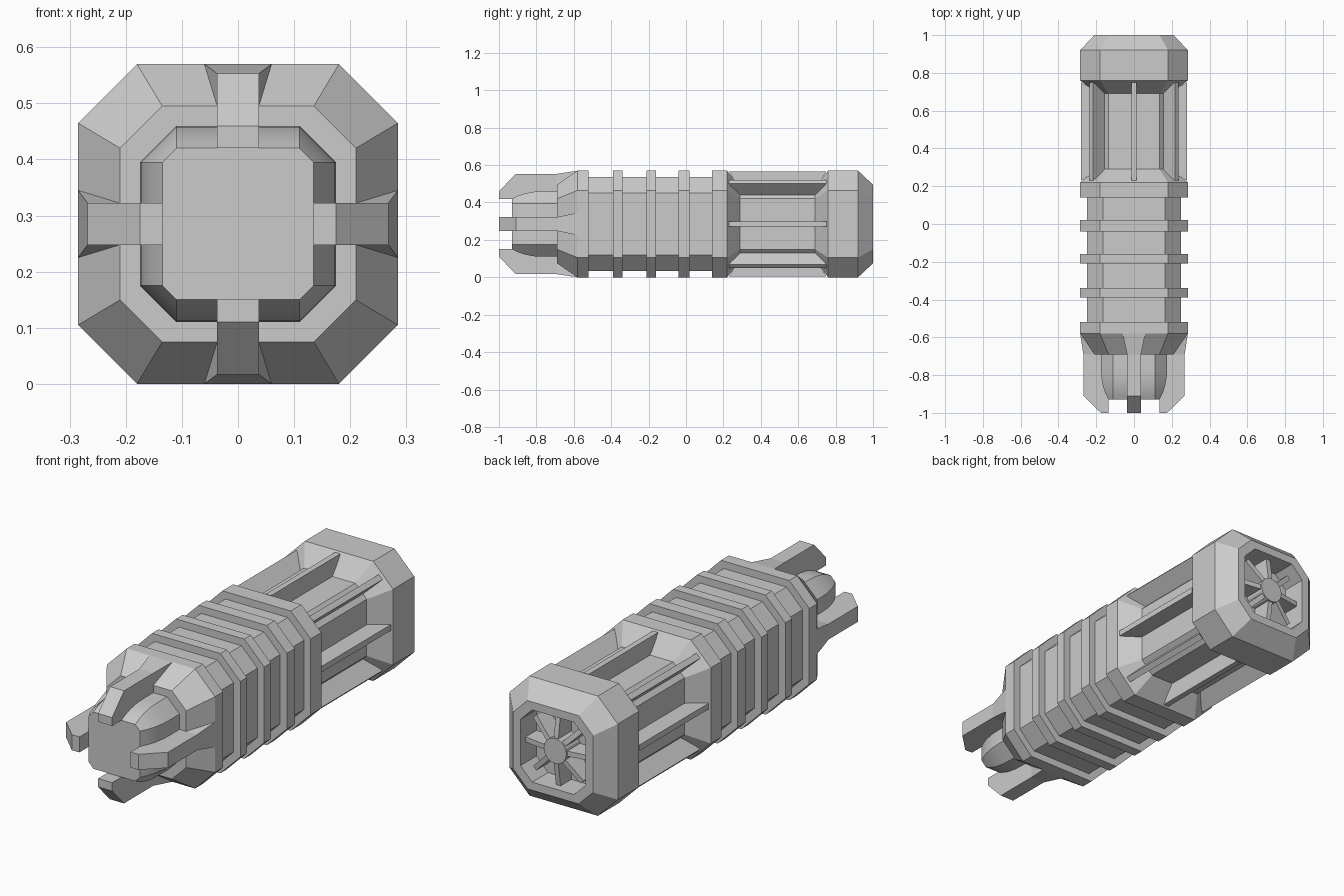
import bpy, bmesh, math
from mathutils import Matrix, Vector

if "Cube" in bpy.data.objects:
    bpy.data.objects.remove(bpy.data.objects["Cube"])

CZ = 0.285  # height of the long axis

metal = bpy.data.materials.new("light_grey_metal")
metal.diffuse_color = (0.6, 0.6, 0.6, 1)
metal.use_nodes = True
metal.node_tree.nodes["Principled BSDF"].inputs["Base Color"].default_value = metal.diffuse_color


def loft(name, rings, angle=0.0):
    """Skin a list of equal-length rings, cap the ends, turn about the long axis."""
    bm = bmesh.new()
    vs = [[bm.verts.new(p) for p in r] for r in rings]
    n = len(rings[0])
    for a, b in zip(vs, vs[1:]):
        for i in range(n):
            j = (i + 1) % n
            bm.faces.new((a[i], a[j], b[j], b[i]))
    bm.faces.new(vs[0])
    bm.faces.new(vs[-1])
    bmesh.ops.recalc_face_normals(bm, faces=bm.faces)
    bm.transform(Matrix.Translation((0, 0, CZ)) @ Matrix.Rotation(angle, 4, 'Y'))
    me = bpy.data.meshes.new(name)
    bm.to_mesh(me)
    bm.free()
    me.materials.append(metal)
    ob = bpy.data.objects.new(name, me)
    bpy.context.collection.objects.link(ob)
    return ob


def octa(y, a, b):
    """Chamfered square: half width a, half flat length b."""
    return [Vector((x, y, z)) for x, z in
            ((a, -b), (a, b), (b, a), (-b, a), (-a, b), (-a, -b), (-b, -a), (b, -a))]


def body(name, sections):
    return loft(name, [octa(*s) for s in sections])


def bar(y, r0, r1, w):
    """Rectangular section across y, from radius r0 to r1."""
    return [Vector(p) for p in ((-w, y, r0), (w, y, r0), (w, y, r1), (-w, y, r1))]


# ribbed grip
body("grip_core", [(-0.55, 0.25, 0.165), (0.18, 0.25, 0.165)])
for y0, y1 in ((-0.39, -0.34), (-0.21, -0.16), (-0.04, 0.02)):
    body("grip_ring", [(y0, 0.285, 0.18), (y1, 0.285, 0.18)])

# front collar and rounded nose
body("front_collar", [(-0.69, 0.21, 0.135), (-0.58, 0.285, 0.18), (-0.52, 0.285, 0.18)])
nose = body("nose", [(-0.93, 0.135, 0.11), (-0.90, 0.15, 0.11), (-0.86, 0.164, 0.11),
                     (-0.81, 0.173, 0.11), (-0.76, 0.175, 0.11), (-0.65, 0.175, 0.11)])
bpy.context.view_layer.objects.active = nose
nose.select_set(True)
bpy.ops.object.shade_smooth_by_angle(angle=math.radians(25))

# four prongs around the nose
for k in range(4):
    loft("prong", [bar(-0.58, 0.18, 0.285, 0.06), bar(-0.69, 0.135, 0.268, 0.037),
                   bar(-0.91, 0.135, 0.268, 0.037), bar(-1.0, 0.135, 0.175, 0.037)],
         k * math.pi / 2)

# waisted cooling section
body("cooling_core", [(0.14, 0.285, 0.18), (0.22, 0.285, 0.18), (0.29, 0.195, 0.135),
                      (0.72, 0.195, 0.135)])
for k in range(8):
    r0, r1 = ((0.18, 0.28), (0.215, 0.32))[k % 2]
    w = 0.014
    loft("cooling_fin", [[Vector((x, 0.29, r0)), Vector((x, 0.69, r0)),
                          Vector((x, 0.75, r1)), Vector((x, 0.23, r1))] for x in (-w, w)],
         k * math.pi / 4)

# rear cap with recessed vent
body("rear_cap", [(0.69, 0.195, 0.135), (0.76, 0.285, 0.18), (0.92, 0.285, 0.18),
                  (1.0, 0.21, 0.135), (1.0, 0.172, 0.11), (0.88, 0.172, 0.11)])

# vent hub and spokes
loft("vent_hub", [[Vector((0.06 * math.cos(i * math.tau / 16), y,
                           0.06 * math.sin(i * math.tau / 16))) for i in range(16)]
                  for y in (0.87, 0.985)])
for k in range(8):
    w = 0.012
    loft("vent_spoke", [[Vector((x, 0.87, 0.04)), Vector((x, 0.98, 0.04)),
                         Vector((x, 0.96, 0.176)), Vector((x, 0.87, 0.176))]
                        for x in (-w, w)], k * math.pi / 4)
